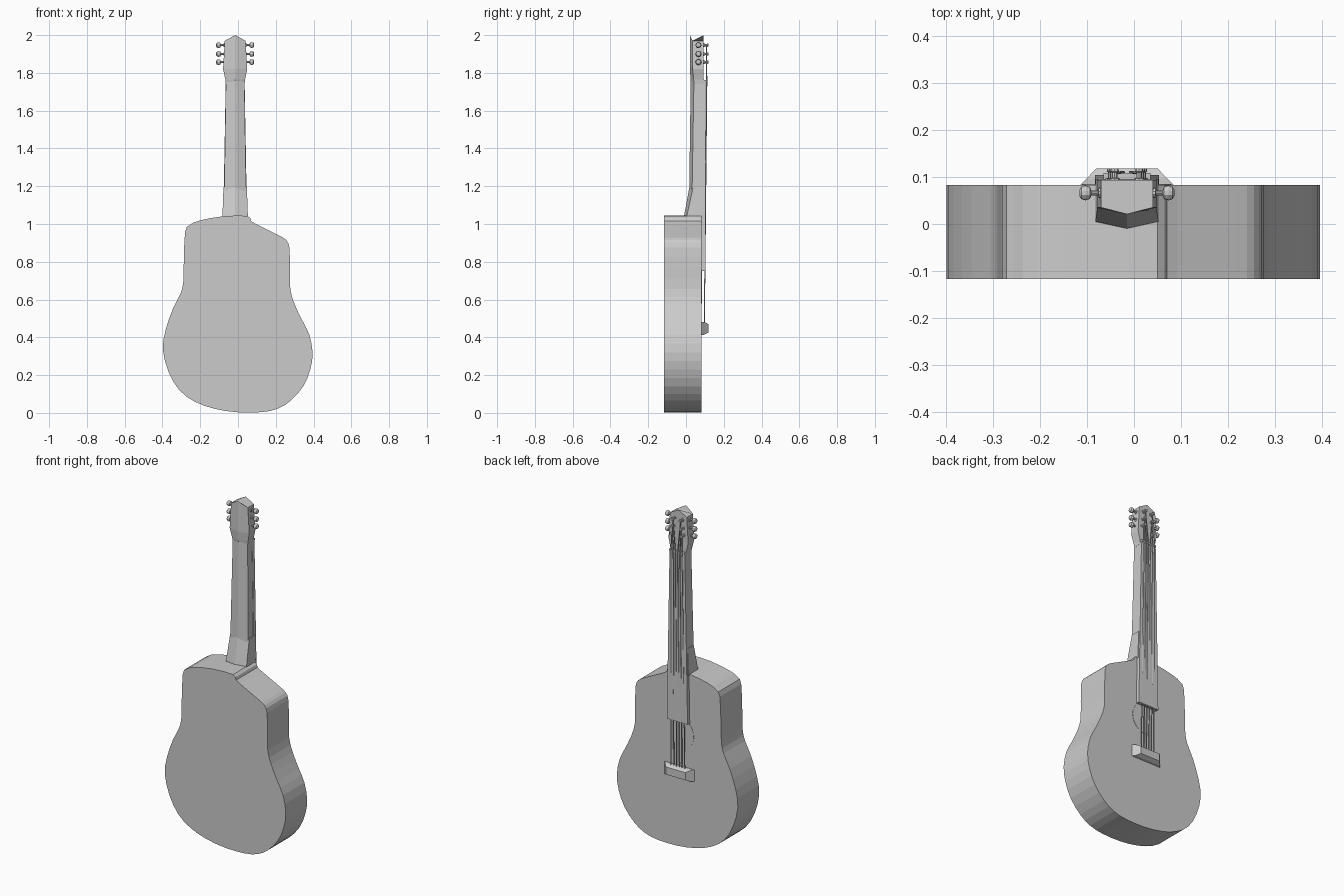
import bpy, bmesh, math
from mathutils import Vector

if "Cube" in bpy.data.objects:
    bpy.data.objects.remove(bpy.data.objects["Cube"])

CX = -0.015  # centre line of neck and strings


def make(name, verts, faces):
    me = bpy.data.meshes.new(name)
    me.from_pydata([tuple(v) for v in verts], [], faces)
    bm = bmesh.new()
    bm.from_mesh(me)
    bmesh.ops.recalc_face_normals(bm, faces=bm.faces)
    bm.to_mesh(me)
    bm.free()
    ob = bpy.data.objects.new(name, me)
    bpy.context.collection.objects.link(ob)
    return ob


def loft(name, rings):
    n = len(rings[0])
    faces = [(i * n + j, i * n + (j + 1) % n, (i + 1) * n + (j + 1) % n, (i + 1) * n + j)
             for i in range(len(rings) - 1) for j in range(n)]
    faces += [tuple(range(n)), tuple(range((len(rings) - 1) * n, len(rings) * n))]
    return make(name, [v for r in rings for v in r], faces)


def tube(name, a, b, radii, sides=8):
    """Turned part from a to b; radii is a list of (fraction, radius)."""
    a, b = Vector(a), Vector(b)
    q = (b - a).to_track_quat('Z', 'Y')
    rings = [[a.lerp(b, t) + q @ Vector((r * math.cos(k * math.tau / sides),
                                         r * math.sin(k * math.tau / sides), 0))
              for k in range(sides)] for t, r in radii]
    return loft(name, rings)


def section(z, w, front, side, ridge, peak=0.0):
    """Neck cross-section with a shallow V at the back."""
    return [(CX - w, front, z), (CX, front, z + peak), (CX + w, front, z),
            (CX + w, side, z), (CX, ridge, z + peak), (CX - w, side, z)]


# Body: asymmetric outline with one sloped shoulder
outline = [(.05, 1.043), (.07, 1.015), (.125, .985), (.215, .94), (.255, .915), (.272, .875),
           (.275, .77), (.277, .655), (.30, .575), (.34, .49), (.377, .415), (.395, .32),
           (.383, .23), (.345, .14), (.28, .065), (.21, .022), (.125, .004), (0, .003),
           (-.125, .022), (-.23, .06), (-.31, .12), (-.367, .215), (-.398, .335),
           (-.383, .44), (-.345, .55), (-.305, .63), (-.29, .69), (-.287, .80),
           (-.28, .96), (-.255, .995), (-.205, 1.018), (-.085, 1.04)]
pts = []
for i in range(len(outline)):
    p0, p1, p2, p3 = (Vector(outline[(i + k) % len(outline)]) for k in (-1, 0, 1, 2))
    pts += [p1, (p1 + p2) * .5625 - (p0 + p3) * .0625]
for p in pts:
    p.y = max(p.y, 0)
loft("body", [[(p.x, y, p.y) for p in pts] for y in (-.117, .083)])

# Sound hole disc
tube("sound_hole", (CX, .082, .675), (CX, .0845, .675), [(0, .095), (1, .095)], 32)

# Neck, heel, headstock and fretboard
loft("neck", [section(1.03, .06, .1, .03, .015), section(1.76, .049, .098, .042, .025)])
loft("heel", [section(1.03, .067, .095, .004, -.011), section(1.05, .067, .095, .006, -.009),
              section(1.195, .062, .095, .038, .018)])
loft("headstock", [section(1.74, .05, .095, .045, .027), section(1.765, .052, .094, .04, .024),
                   section(1.82, .064, .093, .035, .021), section(1.97, .055, .093, .035, .021, .03)])
loft("fretboard", [[(CX - w, .082, z), (CX + w, .082, z), (CX + w, .104, z), (CX - w, .104, z)]
                   for z, w in ((.75, .068), (1.75, .05))])
loft("nut", [[(CX - .05, .09, z), (CX + .05, .09, z), (CX + .05, .108, z), (CX - .05, .108, z)]
             for z in (1.75, 1.762)])

# Bridge: tapered block
loft("bridge", [[(CX - w, y, z0), (CX + w, y, z0), (CX + w, y, z1), (CX - w, y, z1)]
                for y, w, z0, z1 in ((.082, .1, .412, .482), (.097, .085, .414, .482),
                                     (.118, .065, .425, .47))])

# Tuners and strings, mirrored about the centre line
for s in (-1, 1):
    for k, z in enumerate((1.857, 1.9, 1.947)):
        tube("tuner_key", (CX + s * .05, .066, z), (CX + s * .101, .066, z),
             [(0, .011), (.2, .011), (.22, .005), (.5, .005), (.56, .013), (.75, .016),
              (.92, .013), (1, .006)], 10)
        px = CX + s * (.034 - .004 * k)
        tube("tuner_post", (px, .09, z), (px, .118, z),
             [(0, .011), (.25, .011), (.26, .006), (.7, .006), (.75, .009), (1, .008)], 8)
        f = (2.5 - k) / 2.5
        path = [(CX + s * .045 * f, .097, .475), (CX + s * .036 * f, .11, 1.756), (px, .108, z)]
        for a, b in zip(path, path[1:]):
            tube("string", a, b, [(0, .0028), (1, .0028)], 6)
